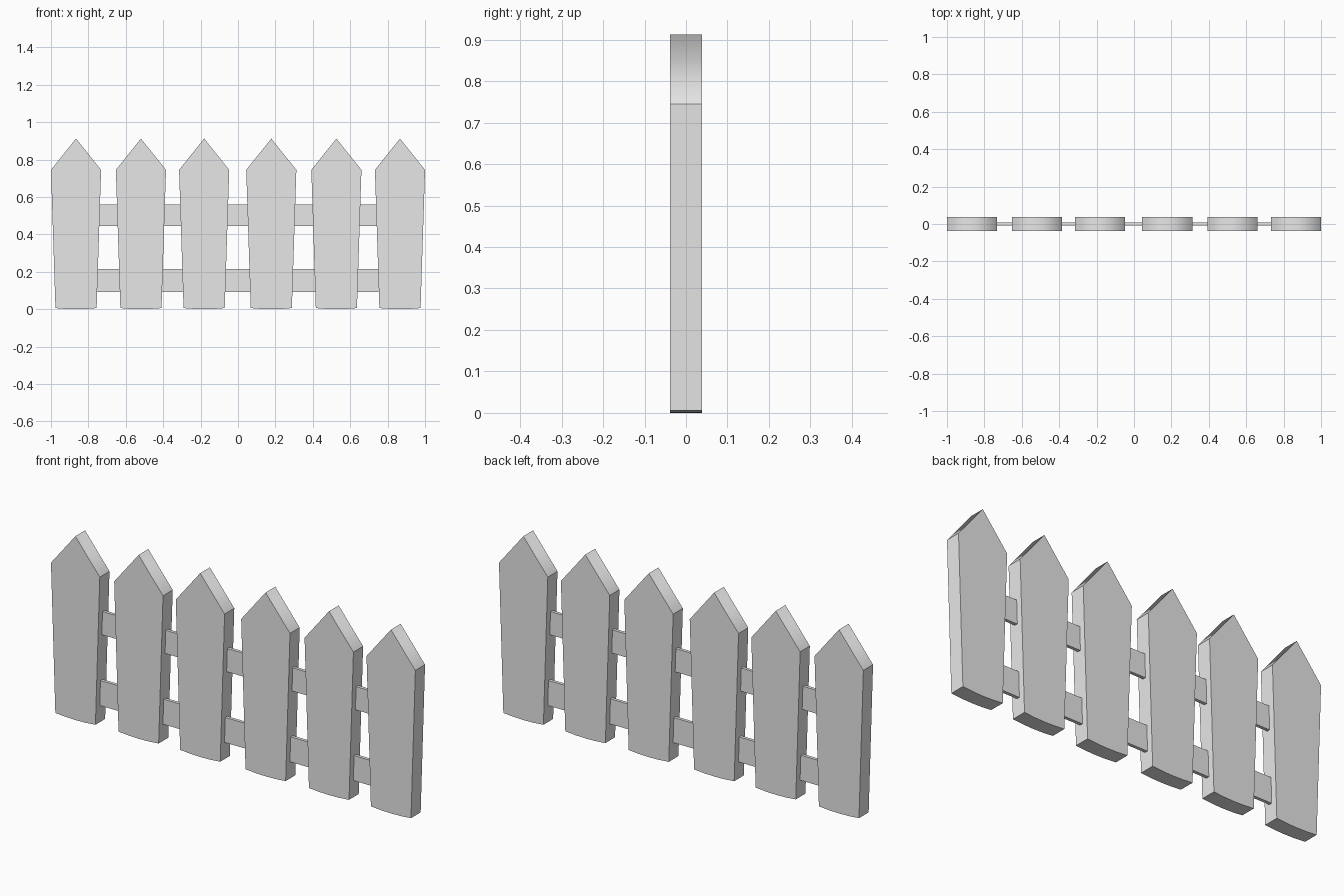
import bpy, bmesh

cube = bpy.data.objects.get("Cube")
if cube:
    bpy.data.objects.remove(cube, do_unlink=True)

paint = bpy.data.materials.new("light_grey")
paint.use_nodes = True
GREY = (0.8, 0.8, 0.8, 1)
paint.diffuse_color = GREY
paint.node_tree.nodes["Principled BSDF"].inputs["Base Color"].default_value = GREY


def slab(name, outline, depth, x=0, soft=()):
    """Extrude an x-z outline along y; depth edges at the soft corners stay smooth."""
    bm = bmesh.new()
    front = [bm.verts.new((px, -depth / 2, pz)) for px, pz in outline]
    back = [bm.verts.new((px, depth / 2, pz)) for px, pz in outline]
    bm.faces.new(front)
    bm.faces.new(back[::-1])
    for i in range(len(outline)):
        j = (i + 1) % len(outline)
        bm.faces.new((front[j], front[i], back[i], back[j]))
    bmesh.ops.recalc_face_normals(bm, faces=bm.faces)
    for face in bm.faces:
        face.smooth = True
    for edge in bm.edges:
        edge.smooth = any(set(edge.verts) == {front[i], back[i]} for i in soft)
    mesh = bpy.data.meshes.new(name)
    bm.to_mesh(mesh)
    bm.free()
    mesh.materials.append(paint)
    obj = bpy.data.objects.new(name, mesh)
    obj.location.x = x
    bpy.context.collection.objects.link(obj)
    return obj


# Tapered pickets with a pointed top and a slightly bowed foot
WIDE, NARROW = 0.134, 0.11
picket = [(-NARROW, 0.006), (-NARROW / 2, 0.0015), (0, 0), (NARROW / 2, 0.0015),
          (NARROW, 0.006), (WIDE, 0.745), (0, 0.912), (-WIDE, 0.745)]
for n, x in enumerate((-0.866, -0.519, -0.181, 0.178, 0.526, 0.866), 1):
    slab(f"picket_{n}", picket, 0.076, x, soft=(1, 2, 3, 6))

# Thin horizontal rails running through the pickets
for name, low, high in (("lower_rail", 0.091, 0.216), ("upper_rail", 0.445, 0.561)):
    slab(name, [(-0.85, low), (0.85, low), (0.85, high), (-0.85, high)], 0.016)
